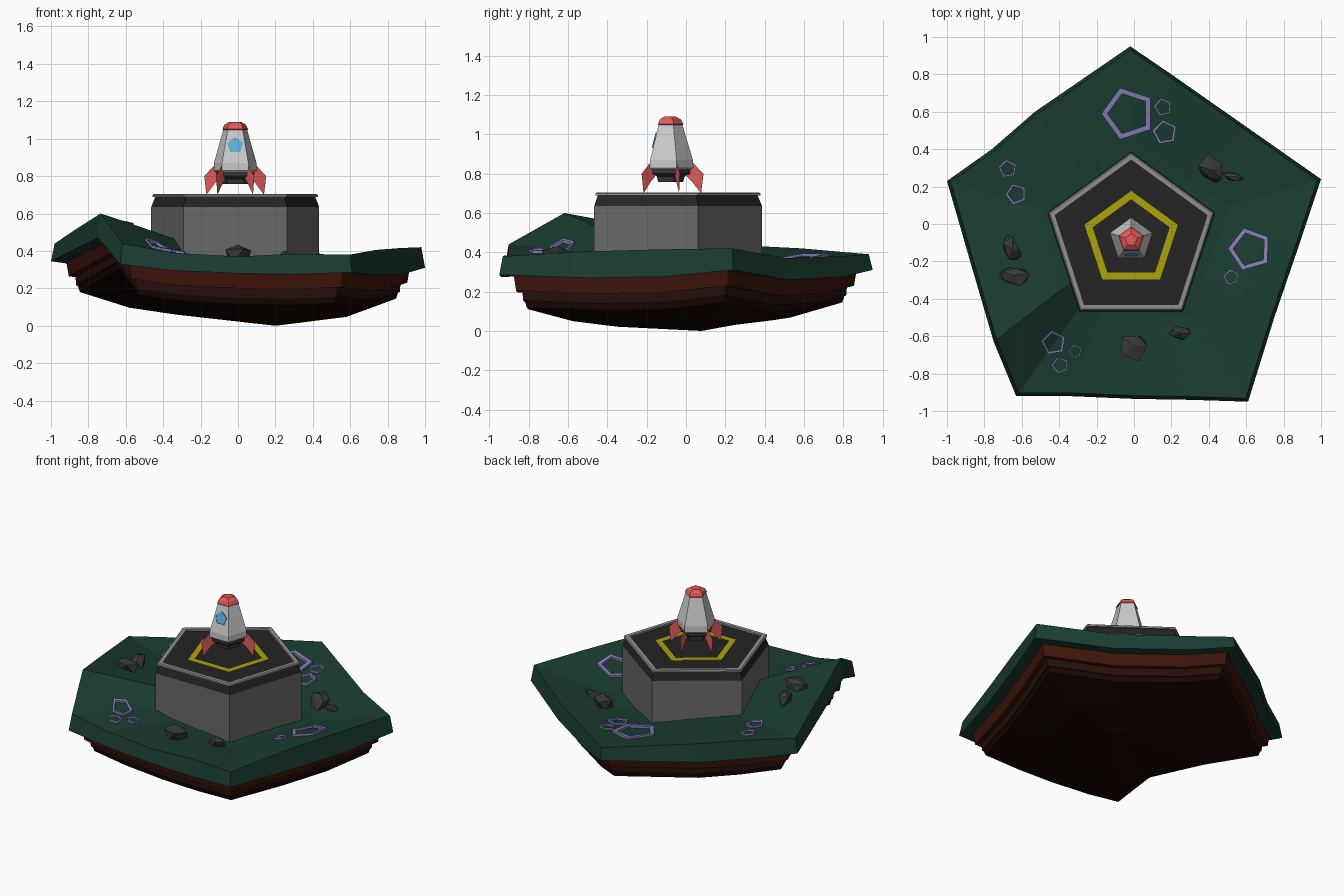
import bpy, bmesh, math, random
from mathutils import Vector
from mathutils.bvhtree import BVHTree

if "Cube" in bpy.data.objects:
    bpy.data.objects.remove(bpy.data.objects["Cube"])

random.seed(4)
CX, CY = -0.015, -0.085          # centre of pad and rocket


def material(name, rgb):
    m = bpy.data.materials.new(name)
    m.diffuse_color = (*rgb, 1)
    m.use_nodes = True
    m.node_tree.nodes["Principled BSDF"].inputs["Base Color"].default_value = m.diffuse_color
    return m


GREEN = material("green", (.010, .046, .031))
RUST = material("rust", (.048, .007, .003))
BROWN = material("brown", (.020, .005, .003))
DARK = material("dark_earth", (.009, .002, .001))
STONE = material("stone", (.038, .041, .039))
GREY = material("mid_grey", (.14, .14, .14))
TRIM = material("trim", (.28, .28, .28))
BLACK = material("charcoal", (.017, .017, .017))
YELLOW = material("yellow", (.42, .37, .003))
WHITE = material("hull", (.63, .63, .63))
RED = material("red", (.75, .1, .1))
BLUE = material("blue", (.11, .42, .72))
PURPLE = material("purple", (.24, .21, .48))


def finish(name, bm, mat):
    bmesh.ops.recalc_face_normals(bm, faces=bm.faces)
    me = bpy.data.meshes.new(name)
    bm.to_mesh(me)
    bm.free()
    ob = bpy.data.objects.new(name, me)
    bpy.context.collection.objects.link(ob)
    me.materials.append(mat)
    return ob


def stack(name, rings, mat, top=None, bottom=None, closed=False):
    """Skin rings of points; cap the ends with a fan to a point or one face."""
    bm = bmesh.new()
    loops = [[bm.verts.new(p) for p in r] for r in rings]
    n = len(loops[0])
    pairs = list(zip(loops, loops[1:]))
    if closed:
        pairs.append((loops[-1], loops[0]))
    for a, b in pairs:
        for i in range(n):
            j = (i + 1) % n
            bm.faces.new((a[i], a[j], b[j], b[i]))
    if not closed:
        for loop, point in ((loops[0], top), (loops[-1], bottom)):
            if point is None:
                bm.faces.new(loop)
            else:
                c = bm.verts.new(point)
                for i in range(n):
                    bm.faces.new((loop[i], loop[(i + 1) % n], c))
    return finish(name, bm, mat)


def pentagon(r, z, x=CX, y=CY, rot=90):
    return [Vector((x + r * math.cos(math.radians(rot + 72 * i)),
                    y + r * math.sin(math.radians(rot + 72 * i)), z)) for i in range(5)]


def prism(name, profile, mat, closed=False):
    return stack(name, [pentagon(r, z) for r, z in profile], mat, closed=closed)


# Island rim: x, y, top height, underside height of the grass
RIM = [(-.02, .95, .39, .31), (-.53, .60, .42, .30), (-.76, .40, .43, .31),
       (-1, .23, .44, .345), (-.87, -.22, .525, .41), (-.75, -.63, .60, .47),
       (-.63, -.92, .44, .33), (-.35, -.92, .39, .295), (0, -.935, .37, .28),
       (.3, -.94, .385, .275), (.61, -.95, .38, .285), (.75, -.5, .405, .27),
       (.88, -.12, .415, .275), (1, .24, .42, .31), (.6, .52, .37, .26),
       (.2, .80, .38, .275)]


def rim(scale, height):
    return [(x * scale, -.05 + (y + .05) * scale, height(x, zt, zb)) for x, y, zt, zb in RIM]


# Grass slab, dipping towards the pad
grass = stack("grass_slab", [
    rim(.5, lambda x, t, b: .35 + (t - .39) * .5 - (.06 if x > 0 else .03) * x),
    rim(.78, lambda x, t, b: .375 + (t - .39) * .8 - (.03 if x > 0 else .01) * x),
    rim(.98, lambda x, t, b: t),
    rim(1, lambda x, t, b: b)], GREEN, (0, -.05, .34), (0, -.05, .29))

# Earth layers
stack("upper_earth", [rim(.92, lambda x, t, b: b + .01), rim(.905, lambda x, t, b: b - .08)],
      RUST, (0, -.05, .28), (0, -.05, .2))
stack("middle_earth", [rim(.87, lambda x, t, b: b - .07), rim(.865, lambda x, t, b: b - .13)],
      BROWN, (0, -.05, .2), (0, -.05, .15))
stack("lower_earth", [
    rim(.86, lambda x, t, b: b - .12),
    rim(.845, lambda x, t, b: b - .165),
    rim(.58, lambda x, t, b: .065 + (b - .3) * .25 - .02 * x),
    rim(.33, lambda x, t, b: .035 + (b - .3) * .1 - .02 * x)],
    DARK, (0, -.05, .15), (.2, .08, 0))

# Ground height lookup
gm = bmesh.new()
gm.from_mesh(grass.data)
ground = BVHTree.FromBMesh(gm)


def height(x, y):
    hit = ground.ray_cast(Vector((x, y, 3)), Vector((0, 0, -1)))[0]
    return hit.z if hit else .4


# Crater rings lying on the ground: x, y, radius, rotation
CRATERS = [(-.03, .59, .145, 180), (.155, .625, .05, 175), (.165, .49, .068, 100),
           (-.675, .295, .05, 100), (-.63, .16, .058, 110), (.62, -.135, .118, 178),
           (.52, -.285, .043, 170), (-.43, -.635, .068, 100), (-.315, -.68, .038, 170),
           (-.395, -.755, .046, 110)]
for k, (x, y, r, rot) in enumerate(CRATERS):
    rings = []
    for s, dz in ((1, -.01), (1, .014), (.77, .014), (.77, -.01)):
        ring = pentagon(r * s, 0, x, y, rot)
        for p in ring:
            p.z = height(p.x, p.y) + dz
        rings.append(ring)
    stack(f"crater_ring_{k}", rings, PURPLE, closed=True)

# Rocks: x, y, half width, half depth, half height, turn
ROCKS = [(0, -.65, .085, .085, .085, 0), (.245, -.585, .065, .04, .045, 0),
         (.42, .29, .07, .09, .075, 30), (.53, .255, .06, .025, .035, -15),
         (-.645, -.275, .1, .06, .06, 5), (-.65, -.14, .055, .085, .06, 10)]
for k, (x, y, sx, sy, sz, turn) in enumerate(ROCKS):
    bm = bmesh.new()
    bmesh.ops.create_icosphere(bm, subdivisions=1, radius=1)
    for v in bm.verts:
        v.co *= random.uniform(.6, 1.2)
        v.co = Vector((v.co.x * sx, v.co.y * sy, v.co.z * sz))
    ob = finish(f"rock_{k}", bm, STONE)
    ob.location = (x, y, height(x, y) + .015)
    ob.rotation_euler.z = math.radians(turn)

# Launch pad
prism("pad_base", [(.472, .29), (.472, .635)], GREY)
prism("pad_collar", [(.472, .63), (.472, .635), (.448, .692), (.43, .692)], BLACK)
prism("pad_trim", [(.465, .688), (.465, .698), (.457, .704), (.427, .704), (.427, .688)],
      TRIM, closed=True)
prism("pad_marking", [(.262, .69), (.262, .695), (.217, .695), (.217, .69)],
      YELLOW, closed=True)

# Rocket
prism("rocket_hull", [(.065, 1.055), (.12, .87), (.12, .83), (.108, .82)], WHITE)
prism("rocket_nose", [(.034, 1.09), (.06, 1.075), (.072, 1.052), (.064, 1.044)], RED)
prism("rocket_engine", [(.108, .835), (.105, .80), (.078, .785), (.07, .757)], STONE)

# Flat fins on the hull corners
for k in range(5):
    a = math.radians(90 + 72 * k)
    bm = bmesh.new()
    bm.faces.new([bm.verts.new((CX + r * math.cos(a), CY + r * math.sin(a), z)) for r, z in
                  ((.108, .868), (.174, .80), (.162, .70), (.115, .76), (.09, .785))])
    finish(f"fin_{k}", bm, RED)

# Window, laid against the sloping front hull face
lean = math.atan2(.12 * .809 - .065 * .809, .185)


def window_ring(r, out):
    ring = pentagon(r, 0, 0, 0)
    return [Vector((CX + p.x, CY - .0745 - out + p.y * math.sin(lean),
                    .965 + p.y * math.cos(lean))) for p in ring]


stack("window_frame", [window_ring(.045, -.006), window_ring(.045, .006),
                       window_ring(.038, .006), window_ring(.038, -.006)], BLUE, closed=True)
stack("window_glass", [window_ring(.039, -.006), window_ring(.039, .004)], BLUE)
gm.free()
